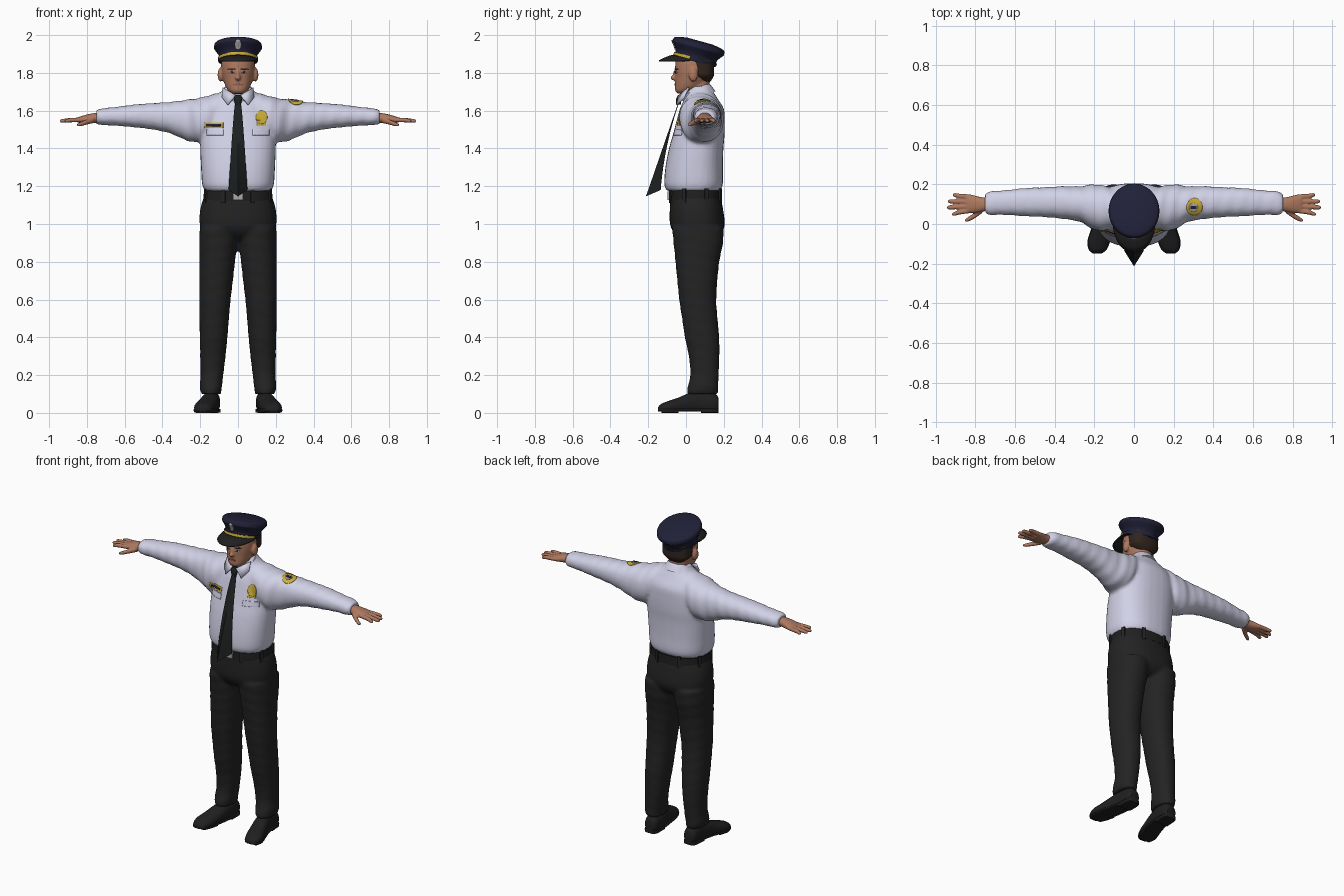
import bpy, bmesh
from math import sin, cos, pi, radians, copysign, sqrt
from mathutils import Vector, Matrix
from mathutils.bvhtree import BVHTree

if "Cube" in bpy.data.objects:
    bpy.data.objects.remove(bpy.data.objects["Cube"], do_unlink=True)


def material(name, *rgb):
    mat = bpy.data.materials.new(name)
    mat.use_nodes = True
    mat.diffuse_color = (*rgb, 1)
    shader = next(n for n in mat.node_tree.nodes if n.type == "BSDF_PRINCIPLED")
    shader.inputs["Base Color"].default_value = (*rgb, 1)
    shader.inputs["Roughness"].default_value = 0.7
    return mat


SHIRT = material("pale lavender shirt", .64, .64, .8)
TROUSER = material("charcoal trousers", .017, .017, .017)
TIE = material("black tie", .013, .015, .015)
LEATHER = material("black leather", .014, .014, .014)
NAVY = material("navy cap", .015, .015, .04)
SKIN = material("skin", .42, .19, .115)
GOLD = material("gold", .6, .42, .04)
HAIR = material("dark brown hair", .03, .018, .013)
SILVER = material("silver", .42, .41, .39)
LIPS = material("lips", .3, .11, .08)


def oval(angle, power):
    """Point on a unit superellipse."""
    return [copysign(abs(f(angle)) ** (2 / power), f(angle)) for f in (cos, sin)]


def loft(bm, rings, axis="Z", side=1, sides=32, steps=4, power=2.2, ripple=0):
    """Skin smoothly interpolated rings of (position, centre a, centre b, radius a, radius b)."""
    last, path = len(rings) - 1, []
    for i in range(last):
        p, q, r, s = (Vector(rings[min(max(j, 0), last)]) for j in range(i - 1, i + 3))
        for k in range(steps):
            t = k / steps
            path.append((2 * q + (r - p) * t + (2 * p - 5 * q + 4 * r - s) * t ** 2
                         + (3 * q - p - 3 * r + s) * t ** 3) / 2)
    path.append(Vector(rings[-1]))
    loops = []
    for pos, ca, cb, ra, rb in path:
        loop = []
        for n in range(sides):
            angle = 2 * pi * n / sides
            u, v = oval(angle, power)
            swell = 1 + ripple * sin(90 * pos + 2 * angle)
            a, b = ca + max(ra, .002) * u * swell, cb + max(rb, .002) * v * swell
            x, y, z = {"X": (pos, a, b), "Y": (a, pos, b), "Z": (a, b, pos)}[axis]
            loop.append(bm.verts.new((x * side, y, z)))
        loops.append(loop)
    for low, high in zip(loops, loops[1:]):
        for n in range(sides):
            m = (n + 1) % sides
            bm.faces.new((low[n], low[m], high[m], high[n]))
    bm.faces.new(loops[0])
    bm.faces.new(loops[-1])


def blob(bm, centre, size):
    bmesh.ops.create_uvsphere(bm, u_segments=24, v_segments=14, radius=1,
                              matrix=Matrix.Translation(centre) @ Matrix.Diagonal((*size, 1)))


def box(bm, centre, size, turn=0):
    bmesh.ops.create_cube(bm, size=1, matrix=Matrix.Translation(centre)
                          @ Matrix.Rotation(turn, 4, "Z") @ Matrix.Diagonal((*size, 1)))


def finish(name, bm, *mats, fuse=0, relax=4, thick=0):
    """Make the object; fuse melts overlapping volumes into one skin."""
    bmesh.ops.recalc_face_normals(bm, faces=bm.faces)
    mesh = bpy.data.meshes.new(name)
    bm.to_mesh(mesh)
    bm.free()
    obj = bpy.data.objects.new(name, mesh)
    bpy.context.collection.objects.link(obj)
    for mat in mats:
        mesh.materials.append(mat)
    bpy.ops.object.select_all(action="DESELECT")
    obj.select_set(True)
    bpy.context.view_layer.objects.active = obj
    bpy.ops.object.shade_smooth_by_angle(angle=radians(50))
    if thick:
        mod = obj.modifiers.new("thickness", "SOLIDIFY")
        mod.thickness, mod.offset = thick, 0
    if fuse:
        mod = obj.modifiers.new("fuse", "REMESH")
        mod.mode, mod.voxel_size, mod.use_smooth_shade = "VOXEL", fuse, True
        mod = obj.modifiers.new("relax", "SMOOTH")
        mod.factor, mod.iterations = .5, relax
    return obj


def surface(obj):
    return BVHTree.FromObject(obj, bpy.context.evaluated_depsgraph_get())


def decal(name, tree, centre, w, h, mat, aim=(0, 1, 0), lift=.003, round_edge=True):
    """Thin plate laid onto a surface along the aim direction."""
    aim, bm = Vector(aim).normalized(), bmesh.new()
    across = Vector((1, 0, 0))
    up = across.cross(aim)
    bmesh.ops.create_grid(bm, x_segments=10, y_segments=10, size=1)
    for v in bm.verts:
        x, y, _ = v.co
        if round_edge:
            x, y = x * sqrt(1 - y * y / 2), y * sqrt(1 - x * x / 2)
        start = Vector(centre) + across * w * x + up * h * y - aim / 2
        hit = tree.ray_cast(start, aim)[0]
        v.co = (hit or start + aim / 2) - aim * lift
    return finish(name, bm, mat, thick=.003)


SIDES = ((1, "left"), (-1, "right"))

# Shirt: torso and both sleeves melted together
bm = bmesh.new()
loft(bm, [(1.175, 0, .04, .175, .14), (1.21, 0, .04, .19, .155), (1.3, 0, .043, .196, .152),
          (1.4, 0, .054, .2, .144), (1.47, 0, .067, .2, .137), (1.55, 0, .078, .195, .127),
          (1.61, 0, .084, .175, .116), (1.66, 0, .08, .14, .09), (1.7, 0, .075, .09, .07),
          (1.73, 0, .075, .065, .055)], power=2.4)
for side, _ in SIDES:
    loft(bm, [(.06, .08, 1.6, .085, .1), (.14, .08, 1.57, .11, .115), (.2, .085, 1.55, .115, .118),
              (.27, .1, 1.55, .09, .108), (.36, .108, 1.563, .082, .083), (.45, .11, 1.57, .075, .07),
              (.55, .11, 1.572, .071, .06), (.65, .108, 1.57, .062, .049), (.72, .105, 1.568, .06, .044),
              (.75, .102, 1.566, .05, .037)], "X", side, ripple=.025)
shirt = finish("shirt", bm, SHIRT, fuse=.01)

# Collar: tilted band and two folded points
bm = bmesh.new()
loft(bm, [(-.03, 0, 0, .092, .092), (0, 0, 0, .086, .086), (.025, 0, 0, .076, .08)], power=2)
bm.transform(Matrix.Translation((0, .06, 1.69)) @ Matrix.Rotation(.45, 4, "X"))
finish("collar_band", bm, SHIRT)
for side, label in SIDES:
    bm = bmesh.new()
    corners = [(.012, -.037, 1.68), (.08, .015, 1.722), (.085, -.01, 1.67), (.055, -.048, 1.63)]
    bm.faces.new([bm.verts.new((x * side, y, z)) for x, y, z in corners])
    finish(label + "_collar_point", bm, SHIRT, thick=.008)

# Trousers: hips and both legs melted together
bm = bmesh.new()
loft(bm, [(.92, 0, .065, .12, .09), (.95, 0, .063, .18, .125), (1, 0, .06, .203, .145),
          (1.08, 0, .055, .2, .141), (1.145, 0, .05, .18, .133)], power=2.3)
for side, _ in SIDES:
    loft(bm, [(.1, .143, .087, .053, .083), (.14, .144, .09, .059, .081), (.2, .138, .098, .06, .075),
              (.3, .133, .096, .067, .081), (.4, .129, .085, .073, .091), (.5, .126, .073, .078, .094),
              (.6, .122, .062, .083, .098), (.7, .116, .06, .089, .106), (.8, .11, .06, .094, .116),
              (.9, .104, .065, .101, .131), (.98, .102, .063, .101, .136)], side=side, ripple=.012)
finish("trousers", bm, TROUSER, fuse=.01)

# Belt with loops and buckle
bm = bmesh.new()
loft(bm, [(1.122, 0, .05, .184, .139), (1.178, 0, .05, .18, .138)], steps=1, sides=48)
finish("belt", bm, LEATHER)
bm = bmesh.new()
for n in range(8):
    angle = pi * (n + .5) / 4
    u, v = oval(angle, 2.2)
    box(bm, (.184 * u, .05 + .14 * v, 1.15), (.012, .02, .075), angle)
finish("belt_loops", bm, TROUSER)
bm = bmesh.new()
box(bm, (0, -.092, 1.15), (.055, .012, .044))
finish("belt_buckle", bm, SILVER)

# Shoes: rounded upper over a flat sole and heel
LAST = [(.172, .138, .045, .03, .035), (.15, .138, .05, .042, .055), (.08, .14, .056, .045, .062),
        (.02, .15, .05, .048, .056), (-.04, .165, .036, .053, .045), (-.09, .178, .028, .054, .036),
        (-.13, .183, .022, .042, .026), (-.148, .185, .018, .022, .012)]
for side, label in SIDES:
    bm = bmesh.new()
    loft(bm, LAST, "Y", side)
    for v in bm.verts:
        v.co.z = max(v.co.z, .014)
    finish(label + "_shoe", bm, LEATHER)
    bm = bmesh.new()
    loft(bm, [(y, x, .015, rx * 1.06, .007) for y, x, _, rx, _ in LAST], "Y", side, power=5)
    loft(bm, [(y, x, .01, rx * 1.05, .01) for y, x, _, rx, _ in LAST[:3]], "Y", side, power=5)
    loft(bm, [(y, x, .008, rx, .008) for y, x, _, rx, _ in LAST[4:7]], "Y", side, power=5)
    finish(label + "_sole", bm, LEATHER)

# Hands: palm, four fingers and thumb
for side, label in SIDES:
    bm = bmesh.new()
    loft(bm, [(.73, .1, 1.564, .032, .026), (.77, .098, 1.56, .037, .026), (.81, .1, 1.555, .045, .022),
              (.845, .103, 1.551, .045, .015)], "X", side)
    for base, tip, reach in ((.068, .05, .918), (.09, .083, .942), (.112, .114, .938), (.136, .146, .914)):
        loft(bm, [(.82, base, 1.552, .0125, .0125), (.88, (base + tip) / 2, 1.55, .012, .012),
                  (reach - .01, tip, 1.546, .01, .01), (reach, tip, 1.545, .005, .005)], "X", side, 12)
    loft(bm, [(.765, .075, 1.55, .02, .016), (.8, .045, 1.54, .015, .014), (.835, .024, 1.528, .012, .011),
              (.852, .018, 1.525, .006, .006)], "X", side, 12)
    finish(label + "_hand", bm, SKIN, fuse=.005, relax=2)

# Head: skull, neck, nose and ears
bm = bmesh.new()
loft(bm, [(1.69, 0, -.012, .032, .032), (1.705, 0, -.004, .05, .053), (1.73, 0, .015, .066, .073),
          (1.77, 0, .035, .08, .092), (1.81, 0, .042, .088, .1), (1.86, 0, .045, .088, .1),
          (1.91, 0, .045, .07, .085)], power=2.1)
loft(bm, [(1.62, 0, .07, .065, .055), (1.7, 0, .066, .06, .058), (1.79, 0, .068, .062, .06)])
blob(bm, (0, -.062, 1.774), (.015, .021, .014))
blob(bm, (0, -.054, 1.79), (.011, .016, .026))
for side, _ in SIDES:
    blob(bm, (.093 * side, .038, 1.79), (.015, .024, .037))
head = finish("head", bm, SKIN, fuse=.006, relax=3)
bm = bmesh.new()
loft(bm, [(1.755, 0, .085, .05, .045), (1.785, 0, .085, .086, .062), (1.82, 0, .082, .09, .067),
          (1.87, 0, .075, .091, .074)], power=2.6)
finish("hair", bm, HAIR)

# Face details
face = surface(head)
for side, label in SIDES:
    decal(label + "_eye", face, (.033 * side, 0, 1.803), .014, .006, SILVER)
    decal(label + "_iris", face, (.033 * side, 0, 1.803), .006, .006, HAIR, lift=.005)
    decal(label + "_eyebrow", face, (.034 * side, 0, 1.82), .02, .004, HAIR)
decal("mouth", face, (0, 0, 1.738), .023, .005, LIPS)

# Peaked cap, tilted back
TILT = Matrix.Translation((0, .045, 1.86)) @ Matrix.Rotation(-.27, 4, "X")
bm = bmesh.new()
loft(bm, [(0, 0, 0, .1, .112), (.035, 0, 0, .102, .114), (.07, 0, 0, .125, .139), (.08, 0, 0, .127, .141),
          (.1, 0, 0, .117, .13), (.112, 0, 0, .06, .07)], sides=48, power=2)
bm.transform(TILT)
cap = finish("cap", bm, NAVY)
bm = bmesh.new()
loft(bm, [(.003, 0, 0, .105, .117), (.021, 0, 0, .106, .118)], sides=48, steps=1, power=2)
for f in bm.faces:
    f.material_index = int(f.calc_center_median().y < -.03 and len(f.verts) == 4)
bm.transform(TILT)
finish("cap_band", bm, NAVY, GOLD)
bm = bmesh.new()
rows = []
for n in range(25):
    a = radians(-80 + n * 160 / 24)
    rows.append([bm.verts.new(((.102 + .02 * t * cos(a)) * sin(a), -(.112 + .07 * t) * cos(a),
                               .004 - .052 * t ** 1.3 * cos(a))) for t in (0, .33, .67, 1)])
for a, b in zip(rows, rows[1:]):
    for k in range(3):
        bm.faces.new((a[k], a[k + 1], b[k + 1], b[k]))
bm.transform(TILT)
finish("cap_visor", bm, LEATHER, thick=.007)
decal("cap_emblem", surface(cap), (0, 0, 1.95), .016, .027, SILVER)

# Necktie: knot and a blade folded along its ridge
bm = bmesh.new()
loft(bm, [(1.632, 0, -.04, .015, .012), (1.66, 0, -.038, .022, .015), (1.682, 0, -.03, .022, .012)], sides=16)
finish("tie_knot", bm, TIE)
bm = bmesh.new()
rows = []
for n in range(13):
    t = n / 12
    z, y, w, fold = 1.645 - .465 * t, -.04 - .16 * t, .015 + .035 * t ** .8, .004 + .062 * t * t
    rows.append([bm.verts.new(p) for p in ((-w, y + fold, z), (0, y, z), (w, y + fold, z))])
tip = bm.verts.new((0, -.213, 1.146))
for a, b in zip(rows, rows[1:]):
    for k in (0, 1):
        bm.faces.new((a[k], a[k + 1], b[k + 1], b[k]))
    bm.faces.new((a[2], a[0], b[0], b[2]))
for k in range(3):
    bm.faces.new((rows[-1][k], rows[-1][(k + 1) % 3], tip))
finish("tie_blade", bm, TIE)

# Badge, name plate, pocket flaps and sleeve patch
chest = surface(shirt)
decal("chest_badge", chest, (.125, 0, 1.565), .03, .036, GOLD)
decal("chest_badge_base", chest, (.125, 0, 1.535), .024, .014, GOLD, round_edge=False)
decal("name_plate", chest, (-.128, 0, 1.523), .05, .015, GOLD, round_edge=False)
decal("name_plate_inlay", chest, (-.128, 0, 1.523), .038, .006, NAVY, lift=.005, round_edge=False)
for side, label in SIDES:
    decal(label + "_pocket_flap", chest, (.122 * side, 0, 1.485), .045, .016, SHIRT, round_edge=False)
decal("sleeve_patch", chest, (.305, .095, 1.6), .04, .045, GOLD, aim=(0, .2, -1))
decal("sleeve_patch_center", chest, (.3, .095, 1.6), .022, .022, SILVER, aim=(0, .2, -1), lift=.005)
decal("sleeve_patch_bar", chest, (.3, .095, 1.6), .016, .008, NAVY, aim=(0, .2, -1), lift=.007, round_edge=False)
